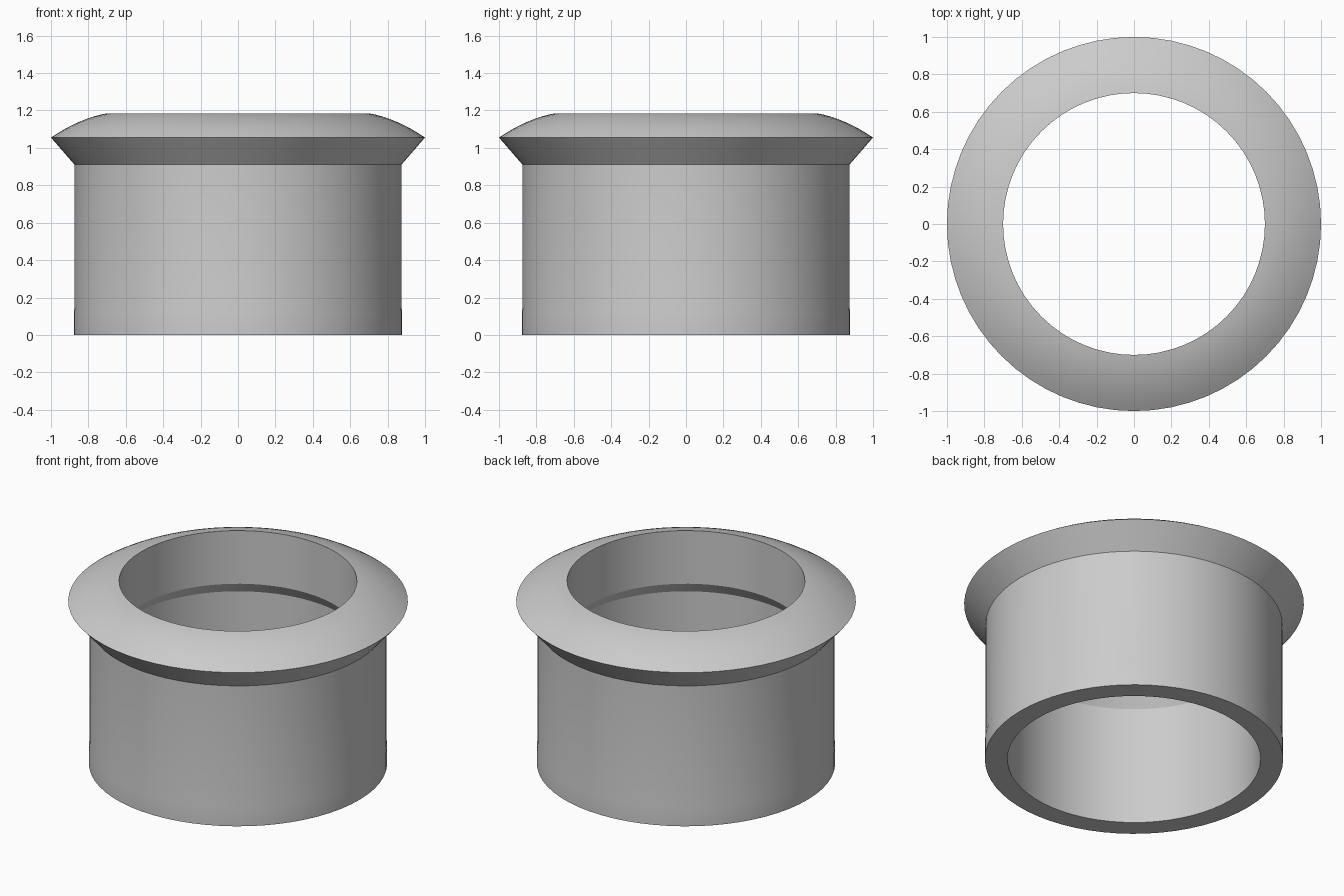
import bpy
import bmesh
import math
from mathutils import Matrix, Vector

if "Cube" in bpy.data.objects:
    bpy.data.objects.remove(bpy.data.objects["Cube"], do_unlink=True)

SEGMENTS = 64

# Single grey material
grey = bpy.data.materials.new("plain grey")
grey.use_nodes = True
colour = (0.6, 0.6, 0.6, 1)
grey.diffuse_color = colour
grey.node_tree.nodes["Principled BSDF"].inputs["Base Color"].default_value = colour


def arc(start, end, sagitta, steps):
    """Points from start to end, bulging upward between them."""
    points = []
    for i in range(steps + 1):
        t = i / steps
        r = start[0] + (end[0] - start[0]) * t
        z = start[1] + (end[1] - start[1]) * t
        points.append((r, z + 4 * sagitta * t * (1 - t)))
    return points


def lathe(name, profile, material):
    """Revolve a closed (radius, height) profile around z."""
    bm = bmesh.new()
    rings = []
    for k in range(SEGMENTS):
        turn = Matrix.Rotation(math.tau * k / SEGMENTS, 3, "Z")
        rings.append([bm.verts.new(turn @ Vector((r, 0, z))) for r, z in profile])
    n = len(profile)
    for k in range(SEGMENTS):
        a, b = rings[k], rings[(k + 1) % SEGMENTS]
        for i in range(n):
            j = (i + 1) % n
            bm.faces.new((a[i], b[i], b[j], a[j]))
    bmesh.ops.recalc_face_normals(bm, faces=bm.faces[:])
    mesh = bpy.data.meshes.new(name)
    bm.to_mesh(mesh)
    bm.free()
    mesh.materials.append(material)
    obj = bpy.data.objects.new(name, mesh)
    bpy.context.collection.objects.link(obj)
    bpy.ops.object.select_all(action="DESELECT")
    obj.select_set(True)
    bpy.context.view_layer.objects.active = obj
    bpy.ops.object.shade_smooth_by_angle(angle=math.radians(25))
    return obj


# Outer sleeve with a faint foot swell, up to the flange underside
outer = [(0.878, 0), (0.878, 0.12), (0.874, 0.15), (0.874, 0.91)]
# Domed flange from its sharp rim to the mouth
dome = arc((1.0, 1.055), (0.7, 1.185), 0.019, 8)
# Bore: narrow throat, sloped shoulder, wider lower part
bore = [(0.7, 0.84), (0.745, 0.77), (0.745, 0)]

lathe("flanged_sleeve", outer + dome + bore, grey)
